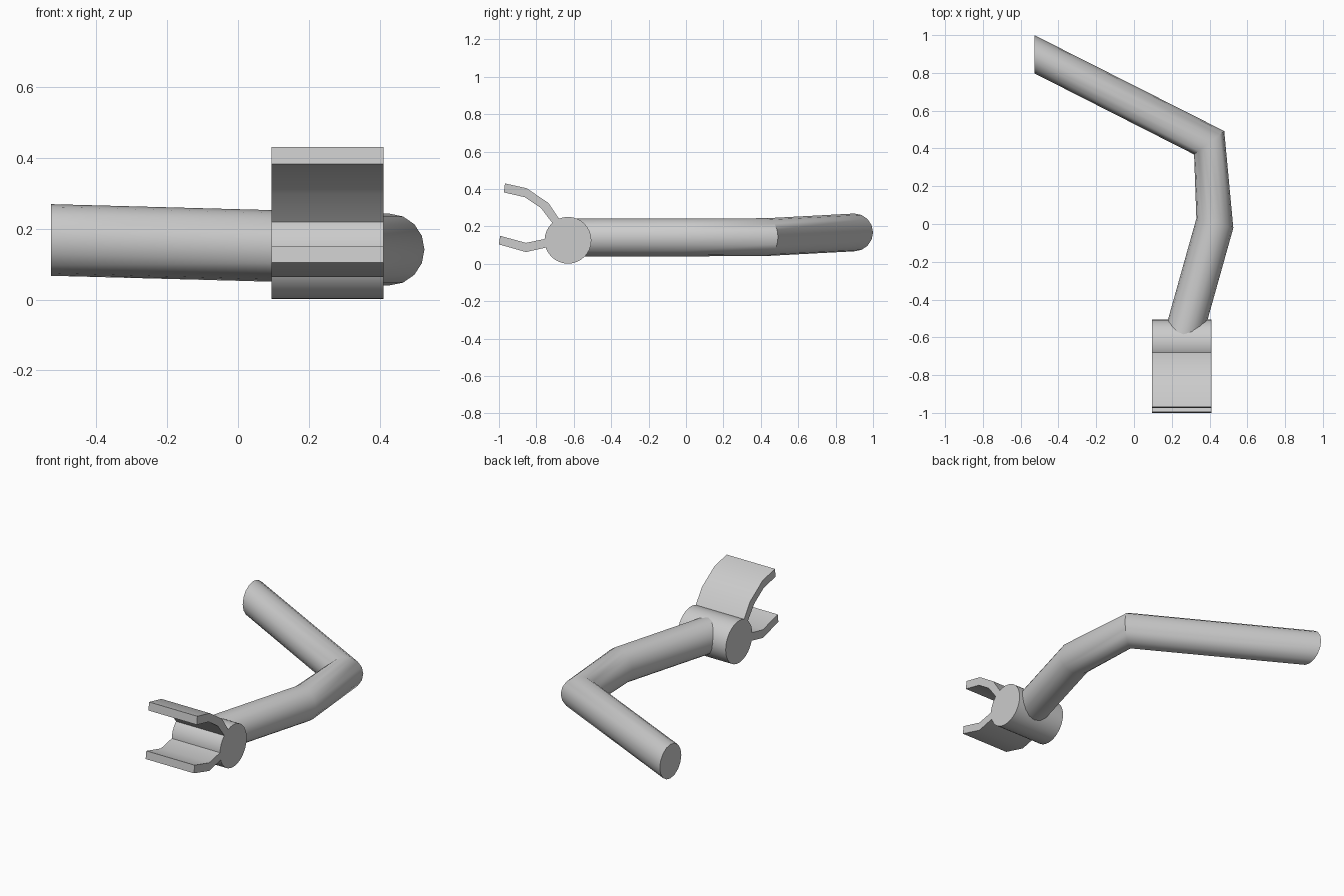
import bpy, bmesh, math
from mathutils import Vector

if "Cube" in bpy.data.objects:
    bpy.data.objects.remove(bpy.data.objects["Cube"])

X0, X1 = 0.094, 0.411  # width range shared by hub and jaws


def finish(name, bm):
    bmesh.ops.recalc_face_normals(bm, faces=bm.faces)
    me = bpy.data.meshes.new(name)
    bm.to_mesh(me)
    bm.free()
    ob = bpy.data.objects.new(name, me)
    bpy.context.collection.objects.link(ob)
    bpy.ops.object.select_all(action='DESELECT')
    ob.select_set(True)
    bpy.context.view_layer.objects.active = ob
    bpy.ops.object.shade_smooth_by_angle(angle=math.radians(40))


def loft(name, rings):
    bm = bmesh.new()
    rows = [[bm.verts.new(p) for p in r] for r in rings]
    n = len(rows[0])
    for a, b in zip(rows, rows[1:]):
        for i in range(n):
            j = (i + 1) % n
            bm.faces.new((a[i], a[j], b[j], b[i]))
    bm.faces.new(rows[0])
    bm.faces.new(rows[-1][::-1])
    finish(name, bm)


def ring(c, u, r, n):
    u = Vector(u).normalized() * r
    up = Vector((0, 0, r))
    angles = [2 * math.pi * k / n for k in range(n)]
    return [Vector(c) + u * math.cos(a) + up * math.sin(a) for a in angles]


def extrude_x(name, profile):
    loft(name, [[(x, y, z) for y, z in profile] for x in (X0, X1)])


# bent arm: ring centre and horizontal ring direction at each joint
arm = [((0.25, -0.63, 0.141), (1, -0.27, 0)),
       ((0.428, 0.004, 0.141), (0.195, -0.05, 0)),
       ((0.398, 0.43, 0.143), (0.155, 0.12, 0)),
       ((-0.528, 0.899, 0.168), (0, 1, 0))]
loft("bent_arm", [ring(c, u, 0.101, 16) for c, u in arm])

# wrist hub
loft("wrist_hub", [ring((x, -0.631, 0.126), (0, 1, 0), 0.125, 32) for x in (X0, X1)])

# upper and lower jaws, rooted inside the hub
extrude_x("upper_jaw", [(-0.968, 0.43), (-0.852, 0.404), (-0.735, 0.325), (-0.67, 0.228),
                        (-0.69, 0.186), (-0.775, 0.298), (-0.861, 0.356), (-0.974, 0.382)])
extrude_x("lower_jaw", [(-0.994, 0.15), (-0.856, 0.112), (-0.745, 0.135), (-0.70, 0.144),
                        (-0.70, 0.097), (-0.745, 0.088), (-0.856, 0.063), (-1.0, 0.104)])
